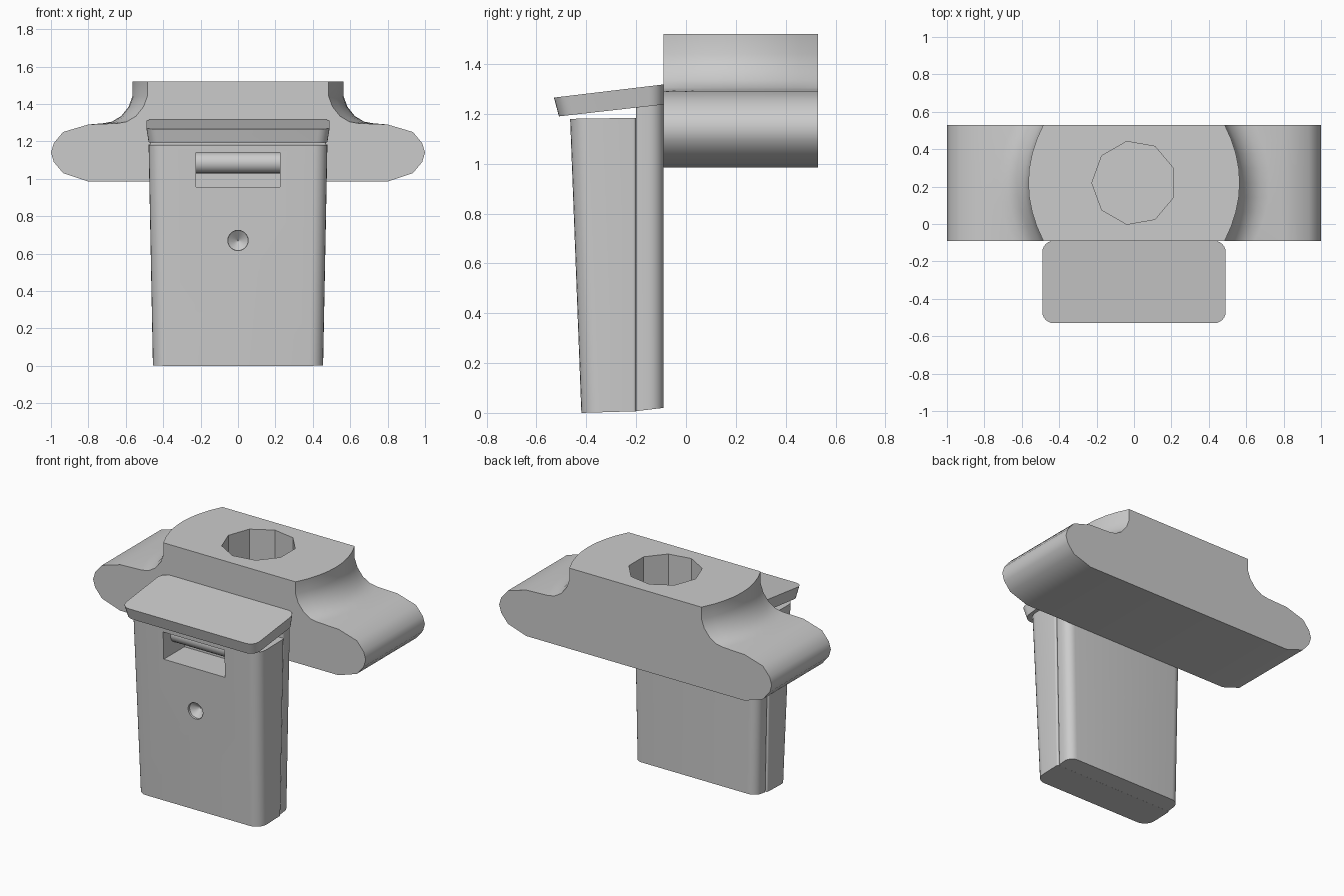
import bpy, bmesh, math

cube = bpy.data.objects.get("Cube")
if cube:
    bpy.data.objects.remove(cube, do_unlink=True)

grey = bpy.data.materials.new("plain grey")
grey.use_nodes = True
grey.diffuse_color = (0.6, 0.6, 0.6, 1)
grey.node_tree.nodes["Principled BSDF"].inputs["Base Color"].default_value = (0.6, 0.6, 0.6, 1)


def loft(name, rings):
    """Skin a solid through closed rings that share one point count."""
    bm = bmesh.new()
    rows = [[bm.verts.new(p) for p in ring] for ring in rings]
    n = len(rows[0])
    for a, b in zip(rows, rows[1:]):
        for i in range(n):
            j = (i + 1) % n
            bm.faces.new((a[i], a[j], b[j], b[i]))
    bm.faces.new(rows[0])
    bm.faces.new(rows[-1])
    bmesh.ops.recalc_face_normals(bm, faces=bm.faces)
    mesh = bpy.data.meshes.new(name)
    bm.to_mesh(mesh)
    bm.free()
    mesh.materials.append(grey)
    obj = bpy.data.objects.new(name, mesh)
    bpy.context.collection.objects.link(obj)
    return obj


def plan(half, front, back, r_front, r_back, height, steps=6):
    """Rounded rectangle in plan; height gives z from y."""
    ring = []
    for k, (sx, y, r) in enumerate([(1, back, r_back), (-1, back, r_back),
                                    (-1, front, r_front), (1, front, r_front)]):
        cy = y - r if y == back else y + r
        for i in range(steps + 1):
            a = math.pi / 2 * (k + i / steps)
            py = cy + r * math.sin(a)
            ring.append((sx * (half - r) + r * math.cos(a), py, height(py)))
    return ring


def activate(obj):
    bpy.ops.object.select_all(action="DESELECT")
    obj.select_set(True)
    bpy.context.view_layer.objects.active = obj


def cut(obj, cutter):
    cutter.hide_render = True
    mod = obj.modifiers.new("cut", "BOOLEAN")
    mod.operation = "DIFFERENCE"
    mod.solver = "EXACT"
    mod.object = cutter
    activate(obj)
    bpy.ops.object.modifier_apply(modifier=mod.name)
    bpy.data.objects.remove(cutter, do_unlink=True)


def smooth(obj):
    activate(obj)
    bpy.ops.object.shade_smooth_by_angle(angle=math.radians(36))


def circle(n, r, start=0):
    return [(r * math.cos(start + math.tau * i / n), r * math.sin(start + math.tau * i / n))
            for i in range(n)]


# Clamp head: bar with rounded ends and a bowed, filleted boss
BAR_END = [(0.8, 0.985), (0.935, 1.03), (0.985, 1.09), (1, 1.14),
           (0.985, 1.19), (0.935, 1.25), (0.8, 1.29)]
FILLET = [(0.16, 1.296), (0.11, 1.305), (0.06, 1.335), (0.02, 1.385), (0, 1.44), (0, 1.52)]
MID_Y, HALF_Y = 0.22, 0.31


def head_section(t):
    width = 0.565 - 0.08 * t * t
    right = BAR_END + [(width + d, z) for d, z in FILLET]
    outline = right + [(-x, z) for x, z in reversed(right)]
    return [(x, MID_Y + HALF_Y * t, z) for x, z in outline]


head = loft("clamp_head", [head_section(i / 4) for i in range(-4, 5)])
socket = circle(9, 0.225, math.pi)
cut(head, loft("socket_cutter", [[(x, MID_Y + y, z) for x, y in socket] for z in (1.12, 1.6)]))
smooth(head)

# Back plate, fixed to the head
back_plate = loft("back_plate", [
    plan(0.447, -0.2, -0.09, 0.012, 0.06, lambda y: 0.007 + 0.12 * (y + 0.2)),
    plan(0.472, -0.2, -0.09, 0.012, 0.06, lambda y: 1.25)])
smooth(back_plate)

# Sloping lid overhanging the front
lid = loft("lid", [
    plan(0.478, -0.51, -0.09, 0.06, 0.06, lambda y: 1.225 + 0.113 * (y + 0.2)),
    plan(0.49, -0.53, -0.09, 0.06, 0.06, lambda y: 1.318 + 0.12 * (y + 0.09))])
smooth(lid)

# Tapered front body with a window and a conical dimple
front_body = loft("front_body", [
    plan(0.455, -0.42, -0.2, 0.075, 0.012, lambda y: 0.03 * (y + 0.42)),
    plan(0.478, -0.465, -0.2, 0.075, 0.012, lambda y: 1.18 + 0.015 * (y + 0.465))])
window = [(-0.225, 0.957), (0.225, 0.957), (0.225, 1.14), (-0.225, 1.14)]
cut(front_body, loft("window_cutter", [[(x, y, z) for x, z in window] for y in (-0.6, -0.24)]))
cut(front_body, loft("dimple_cutter", [
    [(x, y, 0.67 + z) for x, z in circle(24, r)]
    for y, r in ((-0.5, 0.056), (-0.43, 0.054), (-0.39, 0.004))]))
smooth(front_body)

# Cross pin inside the window
pin = loft("cross_pin", [[(x, -0.33 + y, 1.085 + z) for y, z in circle(24, 0.056)]
                         for x in (-0.235, 0.235)])
smooth(pin)
